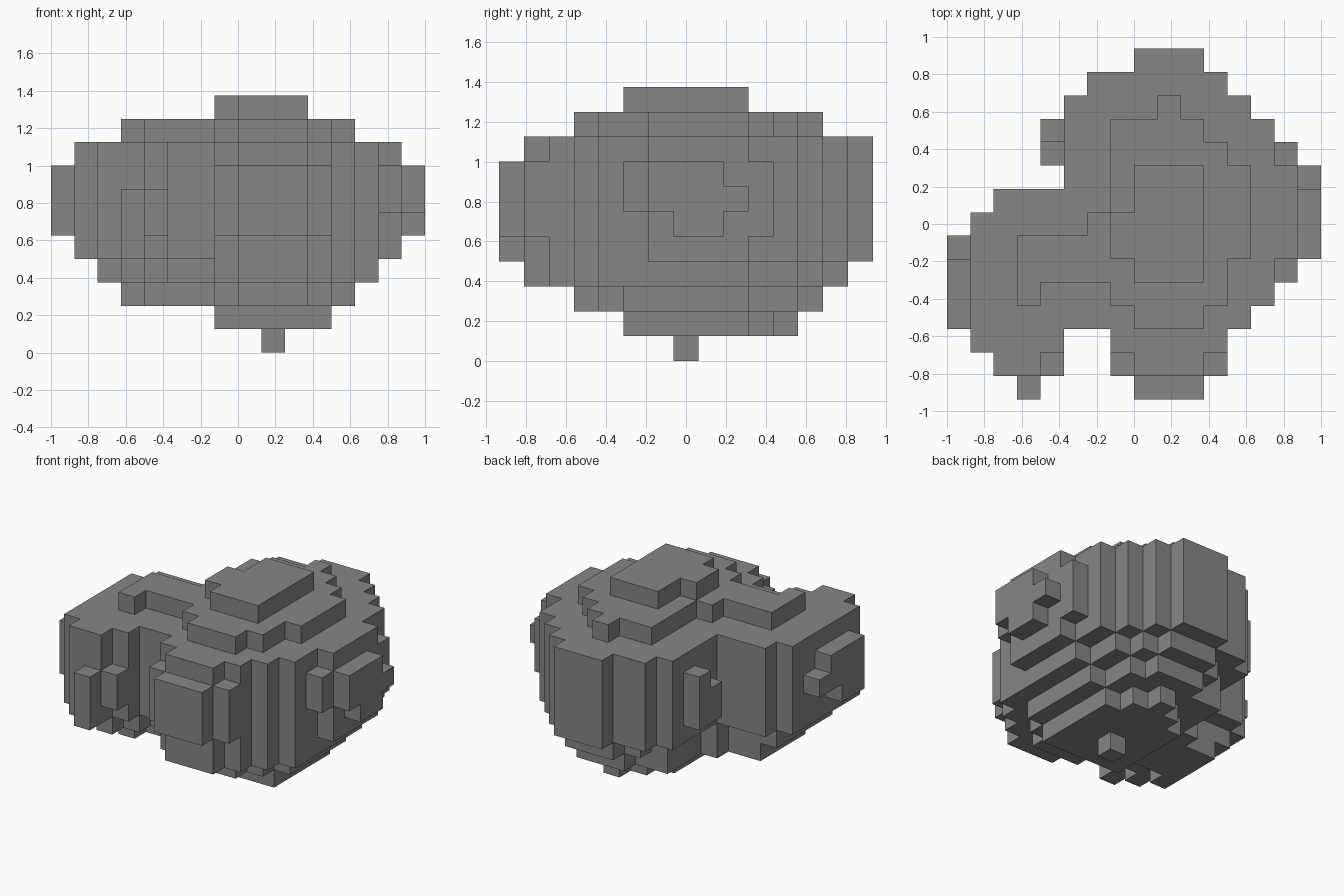
import bpy
import bmesh
from mathutils import Vector

cube = bpy.data.objects.get("Cube")
if cube:
    bpy.data.objects.remove(cube, do_unlink=True)

CELL = 0.125

stone = bpy.data.materials.new("stone_grey")
stone.use_nodes = True
GREY = (0.24, 0.24, 0.24, 1)
stone.diffuse_color = GREY
stone.node_tree.nodes["Principled BSDF"].inputs["Base Color"].default_value = GREY


def slab(name, bottom, top, first_row, spans):
    """Extrude a stepped plan, given as one x span of cells per row, front to back."""
    bm = bmesh.new()
    for row, (left, right) in enumerate(spans, first_row):
        for col in range(left, right):
            corners = [(col, row), (col + 1, row), (col + 1, row + 1), (col, row + 1)]
            bm.faces.new([bm.verts.new((x - 8, y - 7.5, bottom)) for x, y in corners])
    bmesh.ops.remove_doubles(bm, verts=bm.verts, dist=0.001)
    raised = bmesh.ops.extrude_face_region(bm, geom=bm.faces[:], use_keep_orig=True)
    lifted = [g for g in raised["geom"] if isinstance(g, bmesh.types.BMVert)]
    bmesh.ops.translate(bm, verts=lifted, vec=Vector((0, 0, top - bottom)))
    bmesh.ops.recalc_face_normals(bm, faces=bm.faces[:])
    bmesh.ops.dissolve_limit(bm, angle_limit=0.01, verts=bm.verts[:], edges=bm.edges[:])
    bmesh.ops.scale(bm, vec=(CELL, CELL, CELL), verts=bm.verts)
    mesh = bpy.data.meshes.new(name)
    bm.to_mesh(mesh)
    bm.free()
    mesh.materials.append(stone)
    obj = bpy.data.objects.new(name, mesh)
    bpy.context.collection.objects.link(obj)
    return obj


# Stacked tiers of the boulder, from the ground up
slab("bottom_peg", 0, 1, 7, [(9, 10)])
slab("base_tier", 1, 2, 5, [(7, 12)] * 5 + [(8, 11), (9, 10)])
slab("lower_tier", 2, 3, 3,
     [(8, 11), (7, 12)] + [(3, 13)] * 3 + [(5, 13), (6, 13)] + [(6, 12)] * 2 + [(8, 11)])
slab("lower_tier_lobe", 2, 3, 4, [(3, 4)])
slab("under_body", 3, 4, 1,
     [(8, 11), (7, 12), (7, 13)] + [(2, 14)] * 4
     + [(5, 14), (6, 14), (6, 13), (6, 13), (7, 12), (8, 11)])
slab("under_body_lobe", 3, 4, 2, [(3, 4), (2, 5)])
slab("main_body", 4, 9, 1,
     [(8, 11), (7, 12), (1, 13), (1, 14), (1, 14), (1, 15), (1, 15), (2, 15),
      (5, 15), (5, 14), (5, 14), (5, 13), (6, 12), (8, 11)])
slab("main_body_lobe", 4, 9, 1, [(2, 4), (1, 5)])
slab("upper_tier", 9, 10, 3,
     [(8, 11), (7, 12), (3, 12), (3, 13), (6, 13), (7, 13), (7, 13),
      (7, 12), (7, 11), (9, 10)])
slab("upper_tier_lobe", 9, 10, 4, [(3, 4)])
slab("top_cap", 10, 11, 5, [(8, 11), (7, 11), (7, 11), (8, 11), (8, 11)])

# Raised patches on the front
slab("front_patch", 5, 8, 0, [(8, 11), (7, 12)])
slab("lobe_front_knob", 4, 7, 0, [(3, 4)])
slab("lobe_inner_knob", 5, 7, 1, [(4, 5)])

# Raised patches on the left side
slab("left_patch", 6, 7, 6, [(15, 16)] * 4)
slab("left_patch_top", 7, 8, 6, [(15, 16)] * 3)
slab("left_patch_bottom", 5, 6, 7, [(15, 16)] * 2)
slab("left_front_knob", 6, 8, 5, [(14, 15)])
slab("left_back_knob", 5, 8, 10, [(14, 15)])

# Raised patches on the right side
slab("right_patch", 6, 7, 3, [(0, 1)] * 4)
slab("right_patch_top", 7, 8, 3, [(0, 1)] * 3)
slab("right_patch_bottom", 5, 6, 3, [(0, 1)] * 2)
slab("right_back_knob", 5, 7, 10, [(4, 5)] * 2)
slab("right_back_knob_top", 7, 8, 11, [(4, 5)])
